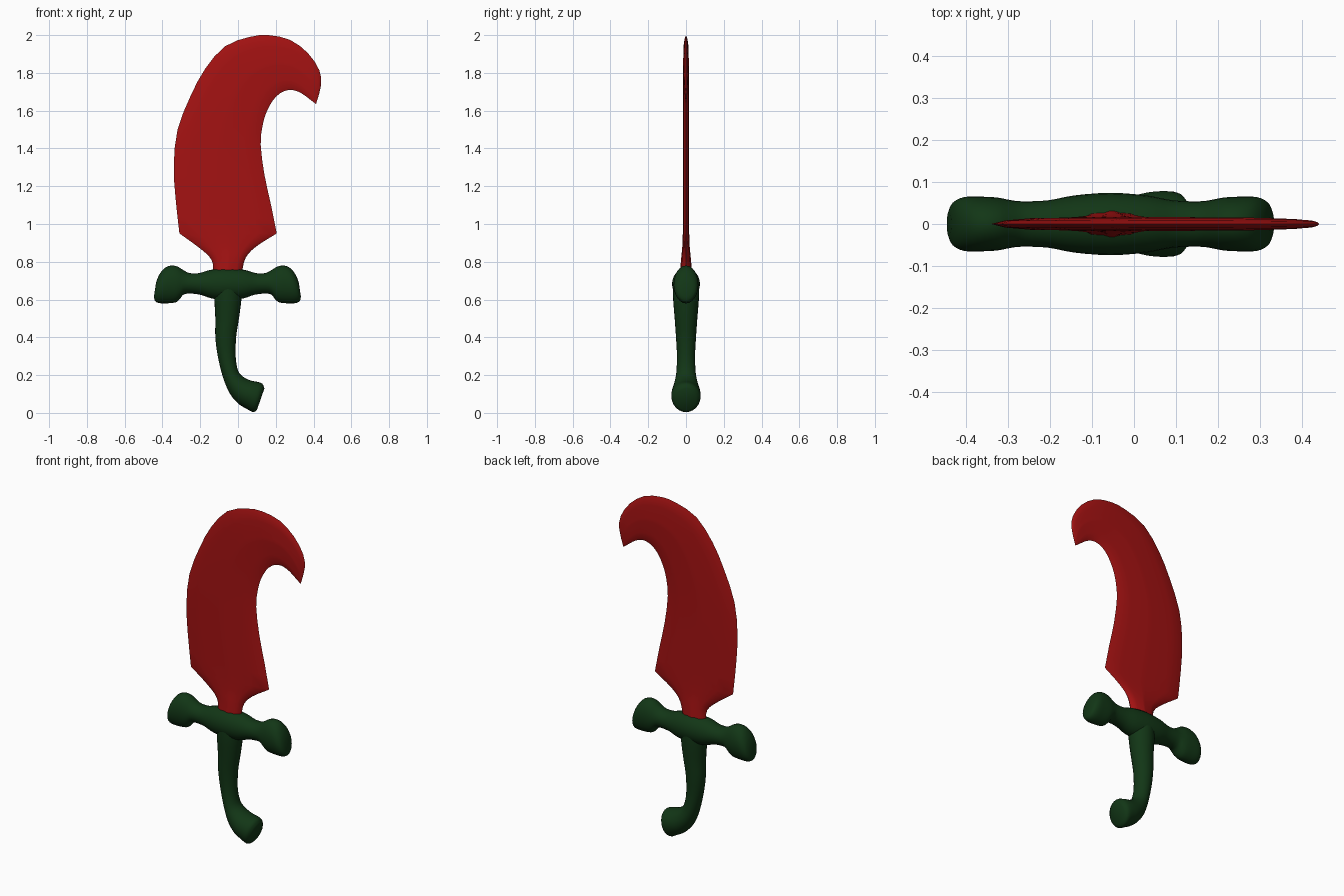
import bpy
import bmesh
import math
from mathutils import Vector

cube = bpy.data.objects.get("Cube")
if cube:
    bpy.data.objects.remove(cube, do_unlink=True)


def make_material(name, colour):
    mat = bpy.data.materials.new(name)
    mat.use_nodes = True
    mat.diffuse_color = colour
    shader = next(n for n in mat.node_tree.nodes if n.type == 'BSDF_PRINCIPLED')
    shader.inputs["Base Color"].default_value = colour
    shader.inputs["Roughness"].default_value = 0.6
    return mat


red = make_material("deep red", (0.37, 0.006, 0.006, 1))
green = make_material("dark green", (0.006, 0.037, 0.008, 1))


def smooth_stations(stations, steps):
    """Catmull-Rom interpolation through stations of any number of values."""
    pts = [Vector(s) for s in stations]
    out = []
    for i in range(len(pts) - 1):
        b, c = pts[i], pts[i + 1]
        a = pts[i - 1] if i else b * 2 - c
        d = pts[i + 2] if i + 2 < len(pts) else c * 2 - b
        for k in range(steps):
            t = k / steps
            out.append((b * 2 + (c - a) * t + (a * 2 - b * 5 + c * 4 - d) * t**2
                        + (b * 3 - a - c * 3 + d) * t**3) / 2)
    return out + [pts[-1]]


def loft(name, stations, section, mat, angle):
    """Skin rings; a station is (x1, z1, x2, z2, half depth), a section (across, depth)."""
    bm = bmesh.new()
    rings = []
    for x1, z1, x2, z2, depth in stations:
        rings.append([bm.verts.new((x1 + (x2 - x1) * u, depth * h, z1 + (z2 - z1) * u))
                      for u, h in section])
    n = len(section)
    for lower, upper in zip(rings, rings[1:]):
        for i in range(n):
            j = (i + 1) % n
            bm.faces.new((lower[i], lower[j], upper[j], upper[i]))
    bm.faces.new(rings[0])
    bm.faces.new(rings[-1])
    bmesh.ops.remove_doubles(bm, verts=bm.verts, dist=0.0005)
    bmesh.ops.recalc_face_normals(bm, faces=bm.faces)
    mesh = bpy.data.meshes.new(name)
    bm.to_mesh(mesh)
    bm.free()
    mesh.materials.append(mat)
    obj = bpy.data.objects.new(name, mesh)
    bpy.context.collection.objects.link(obj)
    bpy.ops.object.select_all(action='DESELECT')
    obj.select_set(True)
    bpy.context.view_layer.objects.active = obj
    bpy.ops.object.shade_smooth_by_angle(angle=math.radians(angle))
    return obj


# Rounded section for the hilt, bevelled and ridged section for the blade
SIDES = 24
round_section = [(0.5 - 0.5 * math.cos(a), math.sin(a))
                 for a in (math.tau * i / SIDES for i in range(SIDES))]
half = [(0.07, 0.5), (0.2, 0.82), (0.38, 0.86), (0.47, 1.0),
        (0.55, 1.0), (0.64, 0.86), (0.8, 0.8), (0.93, 0.5)]
blade_section = [(0, 0)] + half + [(1, 0)] + [(u, -h) for u, h in reversed(half)]

# Blade: flared neck up to the shoulder corners, then the hooked body
neck = [(-0.13, 0.74, 0.02, 0.74, 0.032),
        (-0.14, 0.81, 0.04, 0.82, 0.026),
        (-0.20, 0.87, 0.095, 0.88, 0.02),
        (-0.31, 0.95, 0.205, 0.95, 0.017)]
body = [neck[-1],
        (-0.33, 1.13, 0.175, 1.10, 0.017),
        (-0.34, 1.31, 0.14, 1.26, 0.017),
        (-0.32, 1.50, 0.12, 1.42, 0.017),
        (-0.25, 1.68, 0.13, 1.52, 0.017),
        (-0.175, 1.82, 0.15, 1.59, 0.017),
        (-0.07, 1.94, 0.185, 1.655, 0.017),
        (0.06, 1.99, 0.22, 1.69, 0.016),
        (0.16, 2.0, 0.25, 1.705, 0.016),
        (0.275, 1.975, 0.285, 1.71, 0.015),
        (0.37, 1.905, 0.32, 1.70, 0.013),
        (0.43, 1.815, 0.35, 1.683, 0.011),
        (0.44, 1.735, 0.38, 1.66, 0.007),
        (0.413, 1.635, 0.413, 1.635, 0.0)]
loft("blade", smooth_stations(neck, 3)[:-1] + smooth_stations(body, 2),
     blade_section, red, 35)

# Guard: one arm with its slanted knob, mirrored about the hilt axis
AXIS = -0.056
arm = [(0.09, 0.757, 0.08, 0.605, 0.068),
       (0.15, 0.74, 0.15, 0.627, 0.056),
       (0.20, 0.74, 0.225, 0.63, 0.054),
       (0.235, 0.757, 0.252, 0.602, 0.058),
       (0.265, 0.775, 0.275, 0.585, 0.063),
       (0.30, 0.78, 0.32, 0.58, 0.065),
       (0.335, 0.765, 0.36, 0.581, 0.064),
       (0.362, 0.73, 0.383, 0.592, 0.052),
       (0.378, 0.69, 0.389, 0.615, 0.03)]


def place(side):
    return [(AXIS + side * x1, z1, AXIS + side * x2, z2, y) for x1, z1, x2, z2, y in arm]


middle = (AXIS, 0.765, AXIS, 0.60, 0.074)
loft("guard", smooth_stations(place(-1)[::-1] + [middle] + place(1), 3),
     round_section, green, 50)

# Grip: tapers downward and bends into a rounded pommel
grip = [(-0.125, 0.68, 0.02, 0.68, 0.07),
        (-0.125, 0.60, 0.018, 0.60, 0.068),
        (-0.12, 0.50, 0.005, 0.50, 0.06),
        (-0.12, 0.40, -0.01, 0.40, 0.053),
        (-0.107, 0.30, -0.012, 0.295, 0.048),
        (-0.08, 0.19, 0.0, 0.225, 0.052),
        (-0.045, 0.105, 0.025, 0.193, 0.064),
        (0.0, 0.05, 0.065, 0.172, 0.075),
        (0.045, 0.022, 0.10, 0.165, 0.078),
        (0.08, 0.004, 0.128, 0.155, 0.074),
        (0.10, 0.015, 0.14, 0.13, 0.055)]
loft("grip", smooth_stations(grip, 3), round_section, green, 50)
